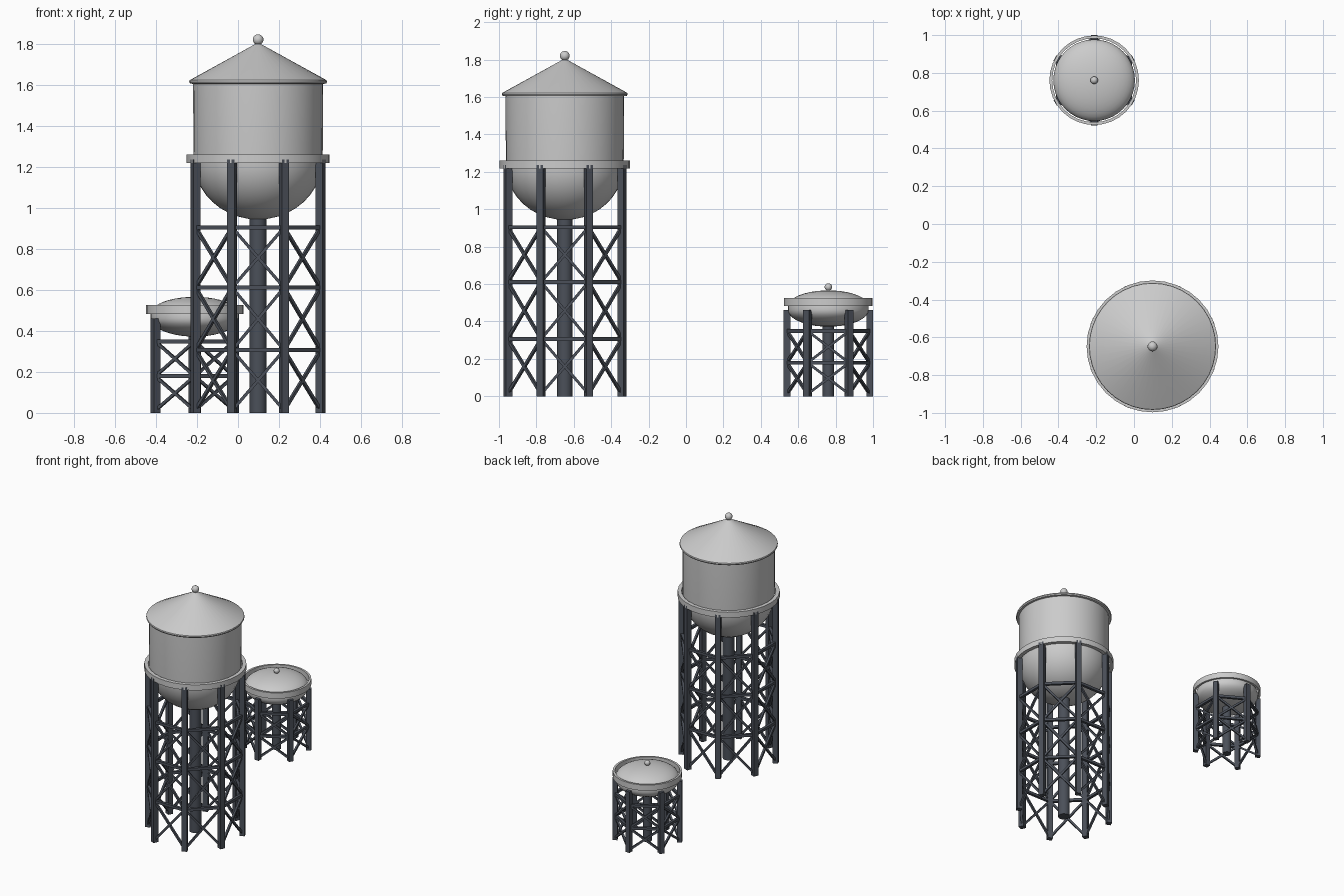
import bpy, bmesh, math
from mathutils import Vector, Matrix

if "Cube" in bpy.data.objects:
    bpy.data.objects.remove(bpy.data.objects["Cube"])

steel = bpy.data.materials.new("dark_steel")
steel.diffuse_color = (0.07, 0.08, 0.10, 1)
steel.use_nodes = True
steel.node_tree.nodes["Principled BSDF"].inputs["Base Color"].default_value = steel.diffuse_color


def finish(bm, name, mat=None, smooth=False):
    bmesh.ops.recalc_face_normals(bm, faces=bm.faces[:])
    me = bpy.data.meshes.new(name)
    bm.to_mesh(me)
    bm.free()
    ob = bpy.data.objects.new(name, me)
    bpy.context.collection.objects.link(ob)
    if mat:
        me.materials.append(mat)
    if smooth:
        bpy.ops.object.select_all(action='DESELECT')
        ob.select_set(True)
        bpy.context.view_layer.objects.active = ob
        bpy.ops.object.shade_smooth_by_angle(angle=math.radians(35))
    return ob


def lathe(name, profile, centre, mat=None, segs=40, closed=False):
    """Spin an (r, z) profile around a vertical axis."""
    bm = bmesh.new()
    pts = profile + profile[:1] if closed else profile
    vs = [bm.verts.new((centre[0] + r, centre[1], z)) for r, z in pts]
    es = [bm.edges.new(p) for p in zip(vs, vs[1:])]
    bmesh.ops.spin(bm, geom=vs + es, cent=(*centre, 0), axis=(0, 0, 1),
                   angle=2 * math.pi, steps=segs)
    bmesh.ops.remove_doubles(bm, verts=bm.verts[:], dist=1e-5)
    return finish(bm, name, mat, True)


def arc(r, z0, z1, n=10):
    """Quarter ellipse from (r, z0) to the axis at z1."""
    return [(r * math.cos(i * math.pi / 2 / n),
             z0 + (z1 - z0) * math.sin(i * math.pi / 2 / n)) for i in range(n + 1)]


def ball(name, centre, z, r):
    bm = bmesh.new()
    bmesh.ops.create_uvsphere(bm, u_segments=20, v_segments=12, radius=r,
                              matrix=Matrix.Translation((*centre, z)))
    finish(bm, name, None, True)


def beam(bm, a, b, w):
    """Square bar between two points."""
    d = b - a
    side = d.cross(Vector((0, 0, 1))).normalized()
    up = side.cross(d).normalized()
    rot = Matrix((d.normalized(), side, up)).transposed().to_4x4()
    m = Matrix.Translation((a + b) / 2) @ rot @ Matrix.Diagonal((d.length, w, w, 1))
    bmesh.ops.create_cube(bm, size=1, matrix=m)


def frame(name, centre, n, start, R, top, width, levels, bar, brace):
    """Ring of legs with horizontal struts and crossed braces."""
    angles = [start + i * 2 * math.pi / n for i in range(n)]

    def at(i, z):
        t = angles[i % n]
        return Vector((centre[0] + R * math.cos(t), centre[1] + R * math.sin(t), z))

    legs, struts, cross = bmesh.new(), bmesh.new(), bmesh.new()
    for i, t in enumerate(angles):
        m = (Matrix.Translation(at(i, top / 2)) @ Matrix.Rotation(t, 4, 'Z')
             @ Matrix.Diagonal((width, width, top, 1)))
        bmesh.ops.create_cube(legs, size=1, matrix=m)
        low = 0.012
        for z in levels:
            beam(struts, at(i, z), at(i + 1, z), bar)
            beam(cross, at(i, low), at(i + 1, z), brace)
            beam(cross, at(i + 1, low), at(i, z), brace)
            low = z
    finish(legs, name + "_legs", steel)
    finish(struts, name + "_struts", steel)
    finish(cross, name + "_cross_braces", steel)


# Large tower: tank with bowl bottom, conical roof, walkway ring
big = (0.098, -0.648)
lathe("large_tank", arc(0.315, 1.235, 0.943)[::-1] + [(0.317, 1.61)], big)
lathe("large_roof", [(0.0, 1.805), (0.02, 1.795), (0.325, 1.627), (0.334, 1.622),
                     (0.336, 1.614), (0.332, 1.606), (0.316, 1.604)], big)
ball("large_finial", big, 1.82, 0.026)
lathe("large_walkway_ring", [(0.322, 1.218), (0.349, 1.218), (0.349, 1.26), (0.322, 1.26)],
      big, segs=32, closed=True)
lathe("large_riser_pipe", [(0, 0), (0.041, 0), (0.041, 0.96), (0, 0.96)], big, steel, 24)
frame("large_tower", big, 8, math.pi / 8, 0.33, 1.236, 0.037,
      (0.306, 0.611, 0.904), 0.02, 0.015)

# Small tower: low domed tank with walkway ring
small = (-0.211, 0.761)
lathe("small_tank", arc(0.216, 0.462, 0.372)[::-1] + arc(0.216, 0.482, 0.566), small)
ball("small_finial", small, 0.584, 0.02)
lathe("small_walkway_ring", [(0.222, 0.483), (0.237, 0.483), (0.237, 0.526), (0.222, 0.526)],
      small, segs=32, closed=True)
lathe("small_riser_pipe", [(0, 0), (0.03, 0), (0.03, 0.385), (0, 0.385)], small, steel, 24)
frame("small_tower", small, 6, math.pi / 2, 0.221, 0.46, 0.035,
      (0.179, 0.349), 0.019, 0.014)
